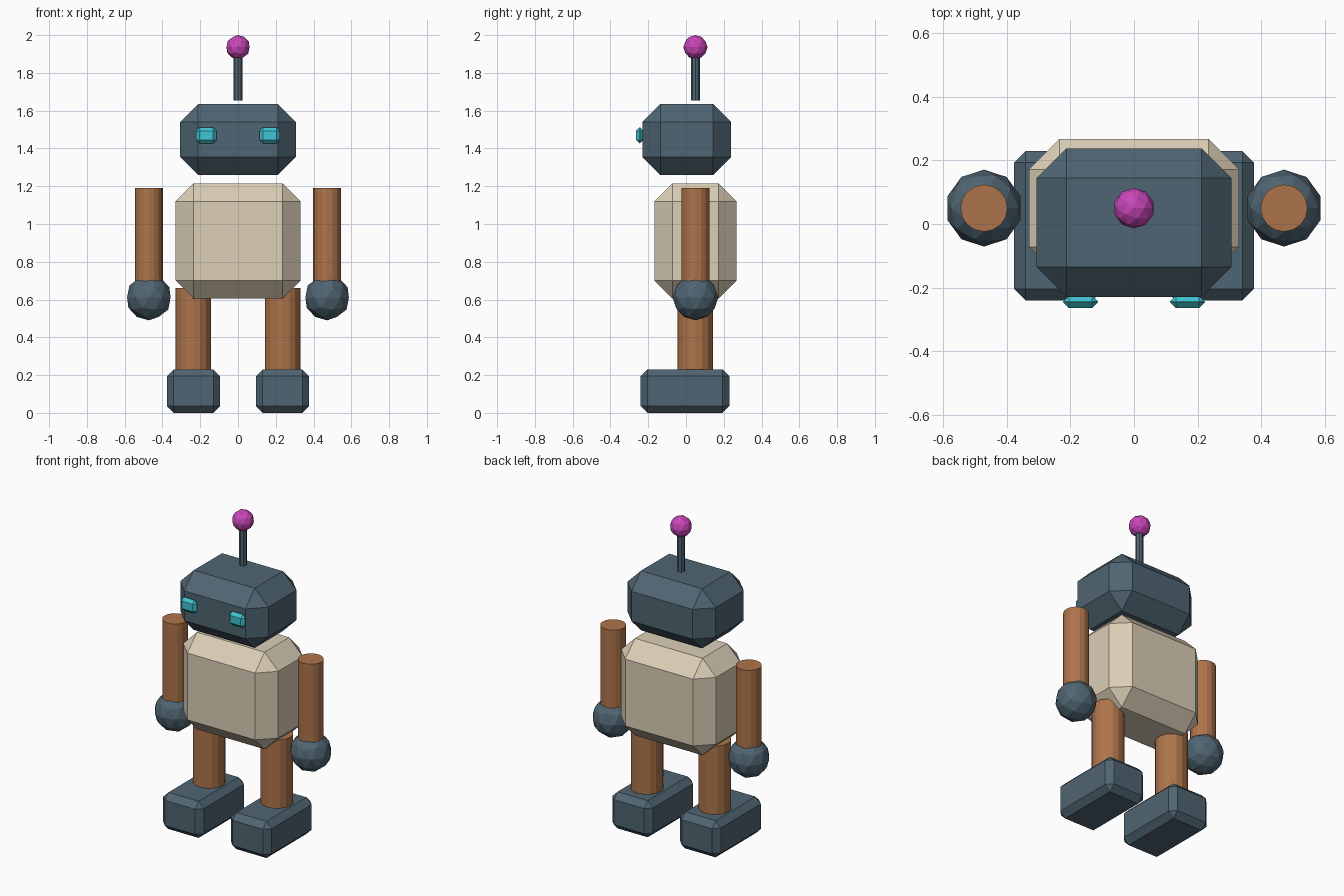
import bpy, bmesh
from mathutils import Vector

if "Cube" in bpy.data.objects:
    bpy.data.objects.remove(bpy.data.objects["Cube"])


def material(name, rgb):
    m = bpy.data.materials.new(name)
    m.diffuse_color = (*rgb, 1)
    m.use_nodes = True
    m.node_tree.nodes["Principled BSDF"].inputs["Base Color"].default_value = m.diffuse_color
    return m


slate = material("slate", (0.078, 0.130, 0.168))
tan = material("tan", (0.71, 0.62, 0.47))
copper = material("copper", (0.42, 0.175, 0.070))
cyan = material("cyan", (0.053, 0.546, 0.645))
magenta = material("magenta", (0.578, 0.061, 0.485))

AXIS_Y = 0.05  # depth of the limbs and antenna


def finish(bm, name, mat, loc):
    me = bpy.data.meshes.new(name)
    bm.to_mesh(me)
    bm.free()
    me.materials.append(mat)
    ob = bpy.data.objects.new(name, me)
    ob.location = loc
    bpy.context.collection.objects.link(ob)
    return ob


def block(name, mat, low, high, bevel):
    """Box between two corners with chamfered edges."""
    low, high = Vector(low), Vector(high)
    bm = bmesh.new()
    bmesh.ops.create_cube(bm, size=1)
    bmesh.ops.scale(bm, vec=high - low, verts=bm.verts)
    bmesh.ops.bevel(bm, geom=bm.edges[:], offset=bevel, offset_type='OFFSET',
                    segments=1, profile=0.5, affect='EDGES')
    return finish(bm, name, mat, (low + high) / 2)


def rod(name, mat, x, z0, z1, radius, sides):
    bm = bmesh.new()
    bmesh.ops.create_cone(bm, cap_ends=True, segments=sides, radius1=radius,
                          radius2=radius, depth=z1 - z0)
    return finish(bm, name, mat, (x, AXIS_Y, (z0 + z1) / 2))


def ball(name, mat, x, z, radius):
    bm = bmesh.new()
    bmesh.ops.create_icosphere(bm, subdivisions=2, radius=radius)
    return finish(bm, name, mat, (x, AXIS_Y, z))


# Body and head
block("torso", tan, (-0.33, -0.167, 0.605), (0.33, 0.267, 1.215), 0.095)
block("head", slate, (-0.306, -0.23, 1.26), (0.306, 0.238, 1.635), 0.094)

# Antenna
rod("antenna_rod", slate, 0, 1.655, 1.90, 0.023, 8)
ball("antenna_tip", magenta, 0, 1.936, 0.064)

# Paired parts
for side, s in (("left", -1), ("right", 1)):
    xe, xf = s * 0.168, s * 0.236
    block(side + "_eye", cyan, (xe - 0.055, -0.265, 1.427),
          (xe + 0.055, -0.225, 1.511), 0.0185)
    rod(side + "_arm", copper, s * 0.472, 0.61, 1.19, 0.074, 16)
    ball(side + "_hand", slate, s * 0.472, 0.611, 0.121)
    rod(side + "_leg", copper, xf, 0.19, 0.66, 0.094, 16)
    block(side + "_foot", slate, (xf - 0.141, -0.24, 0),
          (xf + 0.141, 0.229, 0.23), 0.036)
